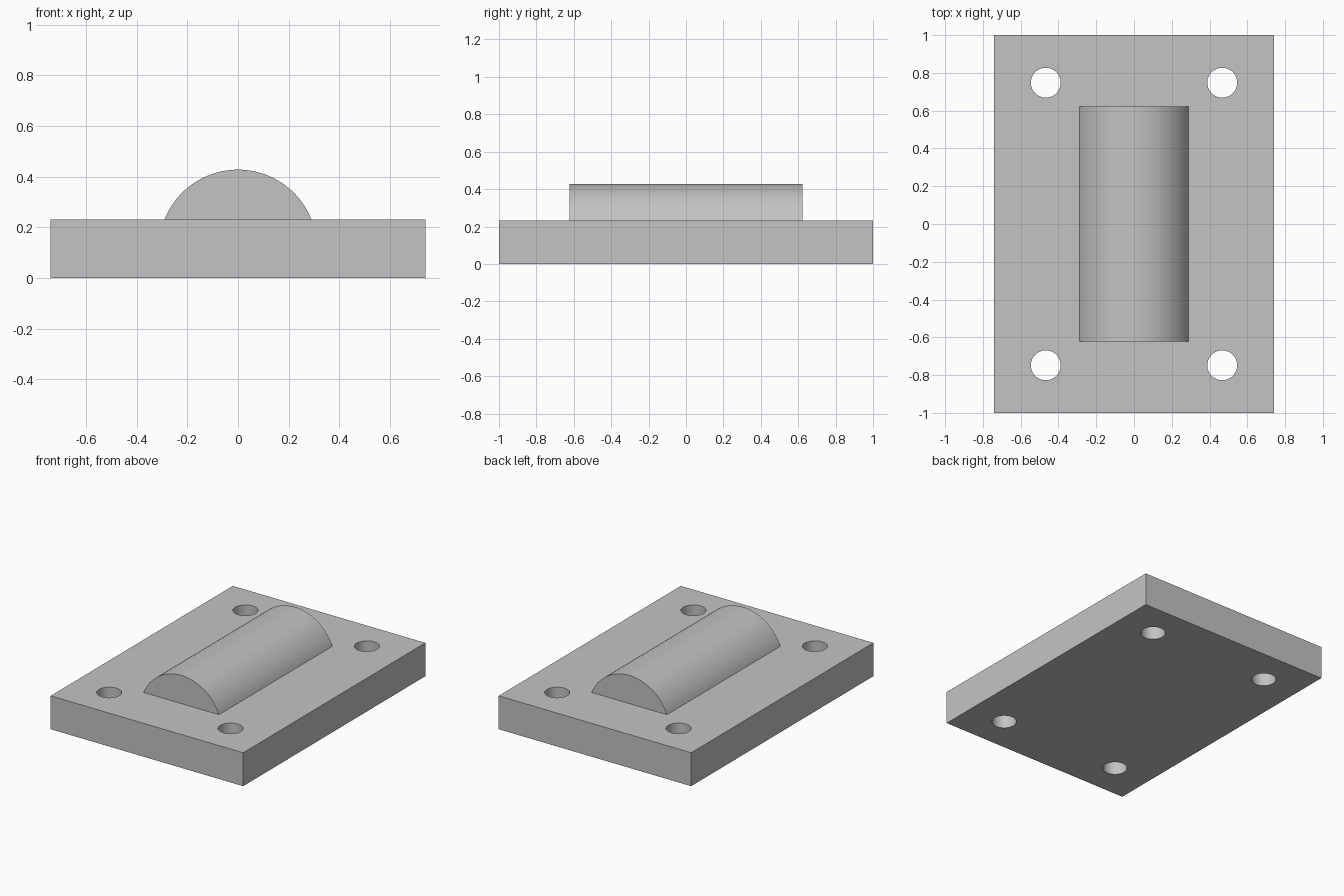
import bpy, bmesh, math
from mathutils import Vector

cube = bpy.data.objects.get("Cube")
if cube:
    bpy.data.objects.remove(cube, do_unlink=True)

WIDTH, LENGTH, THICK = 1.48, 2.0, 0.232
HOLE_X, HOLE_Y, HOLE_R = 0.467, 0.748, 0.079
RIDGE_R, RIDGE_HALF = 0.312, 0.623

grey = bpy.data.materials.new("plain grey")
grey.use_nodes = True
colour = (0.55, 0.55, 0.55, 1)
grey.diffuse_color = colour
grey.node_tree.nodes["Principled BSDF"].inputs["Base Color"].default_value = colour


def smooth(obj):
    bpy.ops.object.select_all(action='DESELECT')
    bpy.context.view_layer.objects.active = obj
    obj.select_set(True)
    bpy.ops.object.shade_smooth_by_angle(angle=math.radians(30))


# Flat rectangular base plate
bpy.ops.mesh.primitive_cube_add(size=1, location=(0, 0, THICK / 2))
plate = bpy.context.object
plate.name = "base_plate"
plate.scale = (WIDTH, LENGTH, THICK)
bpy.ops.object.transform_apply(location=True, rotation=False, scale=True)
plate.data.materials.append(grey)

# Four bolt holes through the plate
for sx in (-1, 1):
    for sy in (-1, 1):
        bpy.ops.mesh.primitive_cylinder_add(
            vertices=64, radius=HOLE_R, depth=THICK * 3,
            location=(sx * HOLE_X, sy * HOLE_Y, THICK / 2))
        cutter = bpy.context.object
        cutter.name = "hole_cutter"
        cutter.data.materials.append(grey)
        cut = plate.modifiers.new("bolt_hole", 'BOOLEAN')
        cut.operation = 'DIFFERENCE'
        cut.solver = 'EXACT'
        cut.object = cutter
        bpy.context.view_layer.objects.active = plate
        bpy.ops.object.modifier_apply(modifier=cut.name)
        bpy.data.objects.remove(cutter, do_unlink=True)
smooth(plate)

# Rounded ridge: the part of a cylinder at mid-thickness that rises above the plate
start = math.asin(THICK / 2 / RIDGE_R)
steps = 48
bm = bmesh.new()
arc = []
for i in range(steps + 1):
    a = start + (math.pi - 2 * start) * i / steps
    arc.append(bm.verts.new((RIDGE_R * math.cos(a), -RIDGE_HALF,
                             THICK / 2 + RIDGE_R * math.sin(a))))
end_face = bm.faces.new(arc)
extruded = bmesh.ops.extrude_face_region(bm, geom=[end_face], use_keep_orig=True)
moved = [v for v in extruded["geom"] if isinstance(v, bmesh.types.BMVert)]
bmesh.ops.translate(bm, verts=moved, vec=Vector((0, 2 * RIDGE_HALF, 0)))
bmesh.ops.recalc_face_normals(bm, faces=bm.faces)
mesh = bpy.data.meshes.new("rounded_ridge")
bm.to_mesh(mesh)
bm.free()
ridge = bpy.data.objects.new("rounded_ridge", mesh)
bpy.context.collection.objects.link(ridge)
mesh.materials.append(grey)
smooth(ridge)
